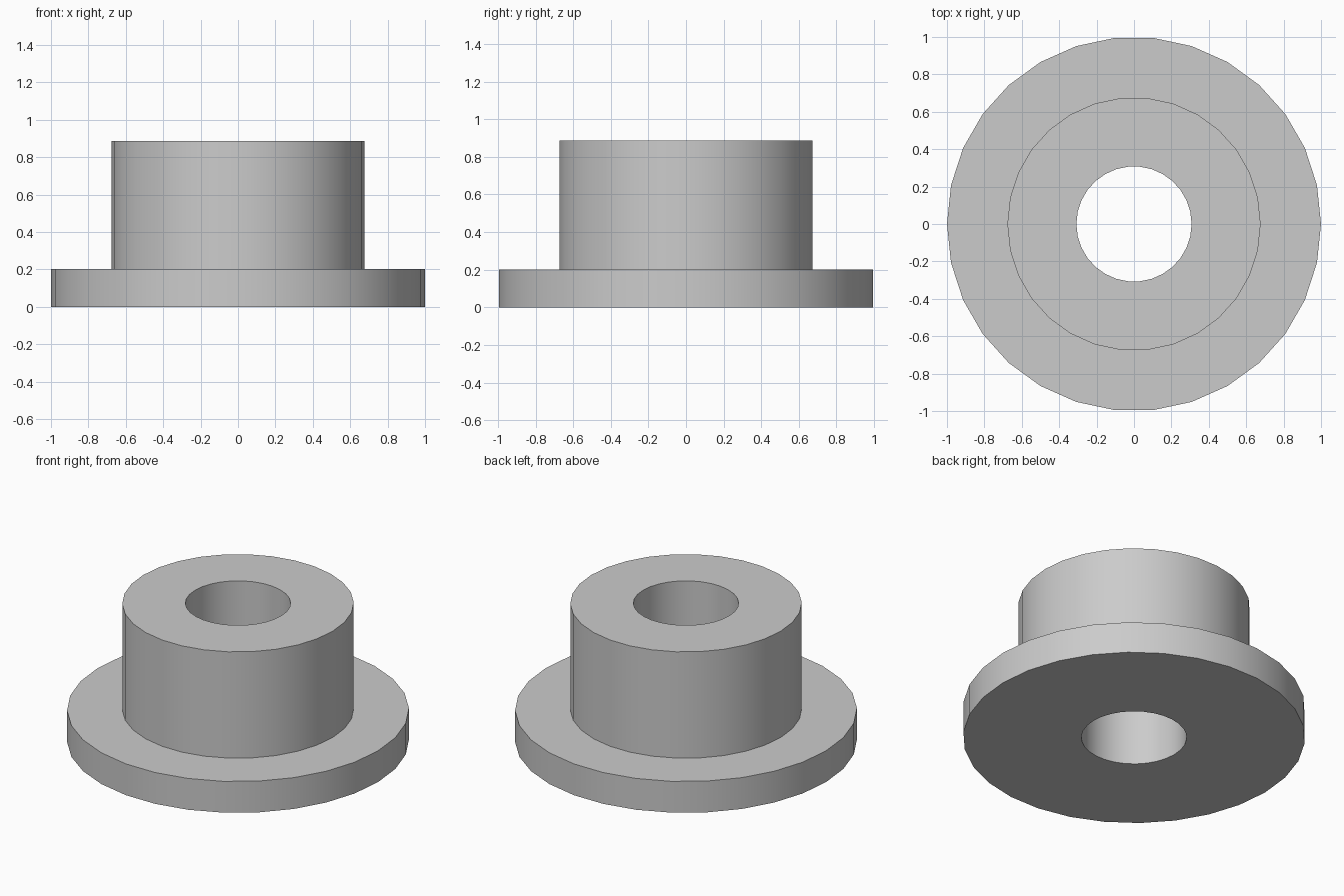
import bpy
import bmesh
from math import cos, sin, tau, radians

SIDES = 30
BORE, BARREL, FLANGE = 0.308, 0.677, 1.0
FLANGE_TOP, HEIGHT = 0.202, 0.888

cube = bpy.data.objects.get("Cube")
if cube:
    bpy.data.objects.remove(cube, do_unlink=True)

# Plain grey finish
grey = bpy.data.materials.new("light_grey")
grey.use_nodes = True
color = (0.6, 0.6, 0.6, 1)
grey.diffuse_color = color
grey.node_tree.nodes["Principled BSDF"].inputs["Base Color"].default_value = color


def lathe(name, profile, material):
    """Turn a closed (radius, height) profile around the z axis."""
    bm = bmesh.new()
    rings = [[bm.verts.new((r * cos(tau * i / SIDES), r * sin(tau * i / SIDES), z))
              for r, z in profile] for i in range(SIDES)]
    for i, ring in enumerate(rings):
        after = rings[(i + 1) % SIDES]
        for j in range(len(profile)):
            k = (j + 1) % len(profile)
            bm.faces.new((ring[j], after[j], after[k], ring[k]))
    bmesh.ops.recalc_face_normals(bm, faces=bm.faces)
    mesh = bpy.data.meshes.new(name)
    bm.to_mesh(mesh)
    bm.free()
    mesh.materials.append(material)
    obj = bpy.data.objects.new(name, mesh)
    bpy.context.collection.objects.link(obj)
    return obj


# Flanged bushing: wide flange, narrower barrel and a through bore
bushing = lathe("flanged_bushing", [
    (BORE, 0), (FLANGE, 0), (FLANGE, FLANGE_TOP),
    (BARREL, FLANGE_TOP), (BARREL, HEIGHT), (BORE, HEIGHT),
], grey)

# Smooth walls with sharp rims
bpy.ops.object.select_all(action="DESELECT")
bushing.select_set(True)
bpy.context.view_layer.objects.active = bushing
bpy.ops.object.shade_smooth_by_angle(angle=radians(30))
